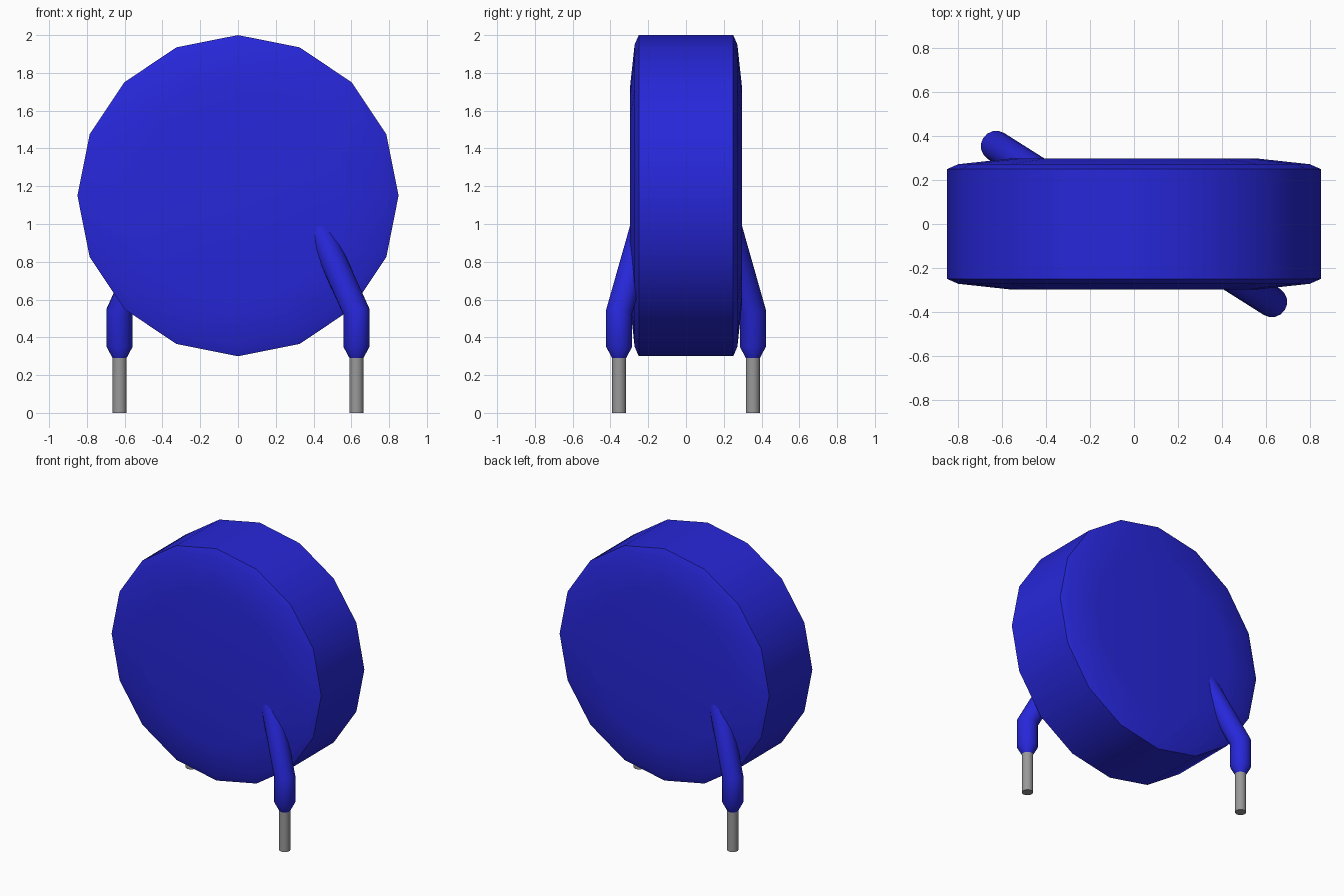
import bpy, bmesh, math
from mathutils import Matrix, Vector

cube = bpy.data.objects.get("Cube")
if cube:
    bpy.data.objects.remove(cube, do_unlink=True)


def material(name, rgb):
    m = bpy.data.materials.new(name)
    m.use_nodes = True
    m.diffuse_color = (*rgb, 1)
    m.node_tree.nodes["Principled BSDF"].inputs["Base Color"].default_value = (*rgb, 1)
    return m


blue = material("blue coating", (0.02, 0.02, 0.70))
grey = material("grey metal", (0.32, 0.32, 0.32))


def sweep(name, rings, sides, mat, turn=0.0):
    """Closed tube through rings given as (centre, axis_u, axis_v)."""
    bm = bmesh.new()
    loops = []
    for c, u, v in rings:
        angles = [2 * math.pi * i / sides for i in range(sides)]
        loops.append([bm.verts.new(c + u * math.cos(a) + v * math.sin(a)) for a in angles])
    for a, b in zip(loops, loops[1:]):
        for i in range(sides):
            j = (i + 1) % sides
            bm.faces.new((a[i], a[j], b[j], b[i]))
    bm.faces.new(loops[0][::-1])
    bm.faces.new(loops[-1])
    bm.transform(Matrix.Rotation(turn, 4, "Z"))
    bmesh.ops.recalc_face_normals(bm, faces=bm.faces)
    me = bpy.data.meshes.new(name)
    bm.to_mesh(me)
    bm.free()
    me.materials.append(mat)
    ob = bpy.data.objects.new(name, me)
    bpy.context.collection.objects.link(ob)
    bpy.ops.object.select_all(action="DESELECT")
    ob.select_set(True)
    bpy.context.view_layer.objects.active = ob
    bpy.ops.object.shade_smooth_by_angle(angle=math.radians(30))
    return ob


X, Y, Z = Vector((1, 0, 0)), Vector((0, 1, 0)), Vector((0, 0, 1))

# Disc body: sixteen sides with chamfered, slightly domed faces
half = [(0.57, 0.297), (0.80, 0.272), (0.85, 0.25)]
profile = [(r, -y) for r, y in half] + [(r, y) for r, y in reversed(half)]
sweep("disc_body", [(Vector((0, y, 1.15)), Z * r, X * r) for r, y in profile], 16, blue)

# Legs: coated sleeve bending into the disc, with a bare wire below
foot = Vector((0.627, -0.354, 0))
bend = foot + Z * 0.535
lean = Vector((-0.45, 0.284, 1)).normalized()
mitre = (Z + lean).normalized()
side = Z.cross(lean).normalized()      # perpendicular to the plane of the bend
inward = side.cross(Z)                 # horizontal, in the plane of the bend
R, r = 0.07, 0.0375
stretch = R / mitre.dot(Z)
sleeve = [
    (foot + Z * 0.29, inward * r, side * r),
    (foot + Z * 0.35, inward * R, side * R),
    (bend, side.cross(mitre) * stretch, side * R),
    (bend + lean * 0.56, side.cross(lean) * R, side * R),
]
wire = [(foot + Z * z, inward * r, side * r) for z in (0, 0.32)]
for label, turn in (("front", 0.0), ("back", math.pi)):
    sweep(label + "_leg_sleeve", sleeve, 16, blue, turn)
    sweep(label + "_leg_wire", wire, 16, grey, turn)
